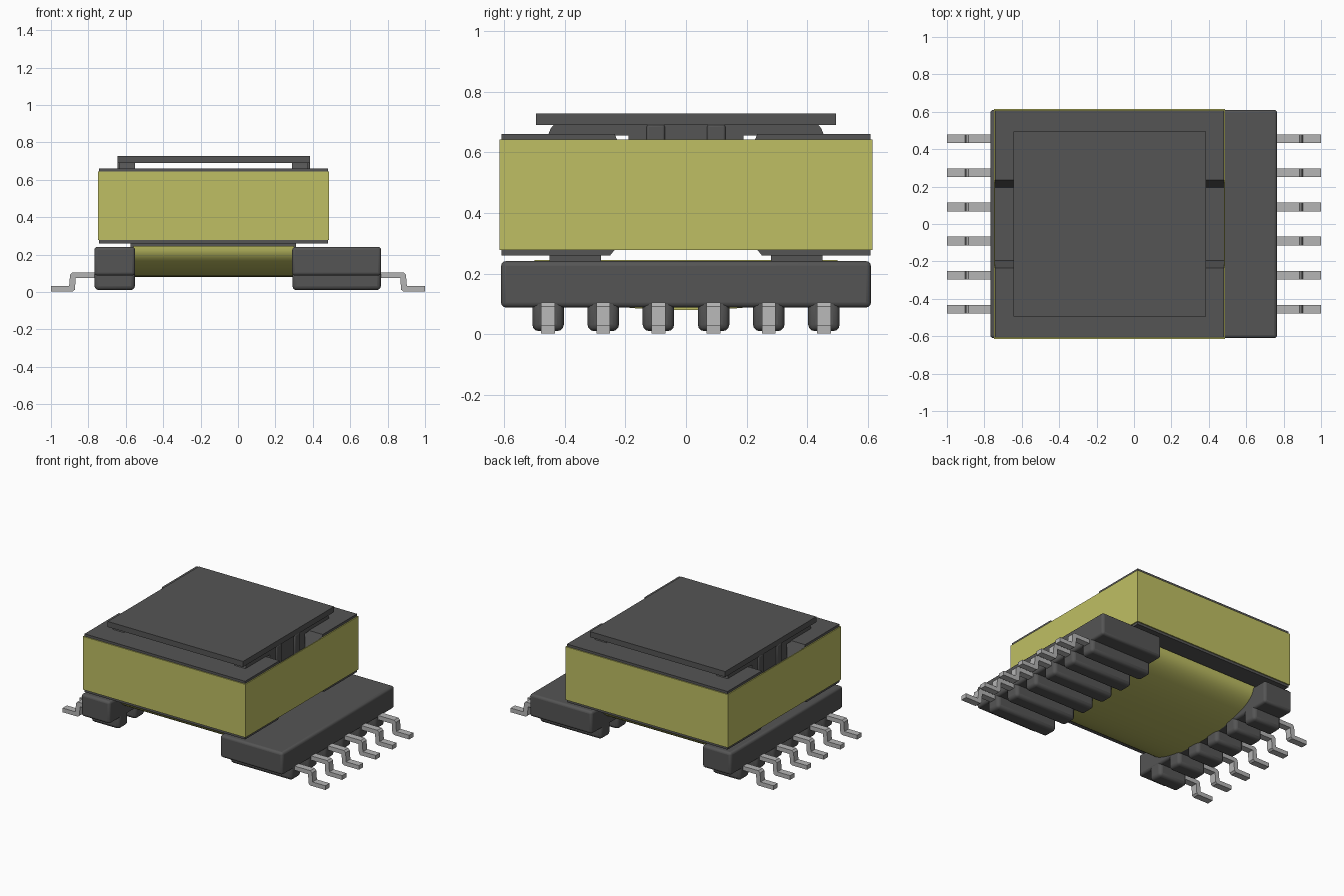
import bpy, bmesh, math

if "Cube" in bpy.data.objects:
    bpy.data.objects.remove(bpy.data.objects["Cube"], do_unlink=True)


def material(name, rgb):
    m = bpy.data.materials.new(name)
    m.use_nodes = True
    m.diffuse_color = (*rgb, 1)
    m.node_tree.nodes["Principled BSDF"].inputs["Base Color"].default_value = (*rgb, 1)
    return m


DARK = material("dark_grey", (0.09, 0.09, 0.09))
YELLOW = material("yellow_tape", (0.52, 0.52, 0.125))
METAL = material("tin_grey", (0.46, 0.46, 0.46))


def finish(name, bm, mat, bevel=0.0, segments=3, smooth=False):
    """Turn a bmesh into an object with optional rounded edges."""
    bmesh.ops.recalc_face_normals(bm, faces=bm.faces)
    me = bpy.data.meshes.new(name)
    bm.to_mesh(me)
    bm.free()
    ob = bpy.data.objects.new(name, me)
    bpy.context.collection.objects.link(ob)
    me.materials.append(mat)
    if bevel:
        mod = ob.modifiers.new("rounding", 'BEVEL')
        mod.width, mod.segments = bevel, segments
        mod.limit_method = 'ANGLE'
    if bevel or smooth:
        bpy.ops.object.select_all(action='DESELECT')
        ob.select_set(True)
        bpy.context.view_layer.objects.active = ob
        bpy.ops.object.shade_smooth_by_angle(angle=math.radians(35))
    return ob


def prism(name, pts, axis, lo, hi, mat, **kw):
    """Extrude a closed profile along x (points are y, z) or y (points are x, z)."""
    bm = bmesh.new()
    place = (lambda p, t: (t, p[0], p[1])) if axis == 'x' else (lambda p, t: (p[0], t, p[1]))
    a = [bm.verts.new(place(p, lo)) for p in pts]
    b = [bm.verts.new(place(p, hi)) for p in pts]
    bm.faces.new(a)
    bm.faces.new(b)
    n = len(pts)
    for i in range(n):
        j = (i + 1) % n
        bm.faces.new((a[i], a[j], b[j], b[i]))
    return finish(name, bm, mat, **kw)


def box(name, x0, x1, y0, y1, z0, z1, mat, **kw):
    return prism(name, [(y0, z0), (y1, z0), (y1, z1), (y0, z1)], 'x', x0, x1, mat, **kw)


# Ferrite core: block with a sloped channel along the top and the bottom
core = [(-0.608, 0.26), (-0.25, 0.26), (-0.21, 0.31), (0.21, 0.31), (0.25, 0.26), (0.608, 0.26),
        (0.608, 0.66), (0.235, 0.66), (0.195, 0.56), (-0.195, 0.56), (-0.235, 0.66), (-0.608, 0.66)]
prism("core", core, 'x', -0.742, 0.480, DARK)

# Tape band wrapped around the core
bm = bmesh.new()
rings = []
for grow in (0.0, 0.007):
    for z in (0.277, 0.643):
        x0, x1, y = -0.742 - grow, 0.480 + grow, 0.608 + grow
        rings.append([bm.verts.new(c) for c in ((x0, -y, z), (x1, -y, z), (x1, y, z), (x0, y, z))])
for r, s in ((0, 1), (1, 3), (3, 2), (2, 0)):
    for i in range(4):
        j = (i + 1) % 4
        bm.faces.new((rings[r][i], rings[r][j], rings[s][j], rings[s][i]))
finish("tape_band", bm, YELLOW)

# Cover plate, and the two collars and ribs carrying it
box("cover_plate", -0.645, 0.385, -0.495, 0.495, 0.690, 0.728, DARK)
collar = [(-0.455, 0.655), (-0.19, 0.655), (-0.19, 0.555), (0.19, 0.555), (0.19, 0.655),
          (0.455, 0.655), (0.447, 0.678), (0.435, 0.692), (-0.435, 0.692), (-0.447, 0.678)]
for side, x0, x1, rib in (("right", -0.635, -0.55, -0.645), ("left", 0.29, 0.375, 0.385)):
    prism(side + "_collar", collar, 'x', x0, x1, DARK)
    for y in (-0.1, 0.1):
        xa, xb = sorted((rib, rib * 0.9))
        box(side + "_collar_rib", xa, xb, y - 0.03, y + 0.03, 0.555, 0.692, DARK, bevel=0.008)

# Spacers between the winding and the core
for y0, y1 in ((-0.45, -0.28), (0.28, 0.45)):
    box("spacer", -0.575, 0.31, y0, y1, 0.235, 0.262, DARK)

# Rounded underside of the winding
winding = []
for i in range(33):
    t = math.pi * i / 32
    c, s = math.cos(t), math.sin(t)
    winding.append((0.5 * math.copysign(abs(c) ** 0.85, c), 0.245 - 0.165 * s ** 0.85))
prism("winding", winding, 'x', -0.56, 0.30, YELLOW, smooth=True)

# Terminal rails with a rounded foot and a bent pin at each position
PINS = [-0.455, -0.273, -0.091, 0.091, 0.273, 0.455]
pin = [(0.72, 0.075), (0.868, 0.075), (0.872, 0.012), (0.885, 0.002), (1.0, 0.002), (1.0, 0.031),
       (0.903, 0.031), (0.898, 0.092), (0.886, 0.104), (0.72, 0.104)]
for side, x0, x1, sign in (("right", -0.768, -0.55, -1), ("left", 0.29, 0.765, 1)):
    box(side + "_rail", x0, x1, -0.61, 0.61, 0.088, 0.241, DARK, bevel=0.016)
    for y in PINS:
        box(side + "_rail_foot", x0 + 0.001, x1 - 0.001, y - 0.052, y + 0.052, 0.01, 0.13,
            DARK, bevel=0.022)
        prism(side + "_pin", [(sign * px, pz) for px, pz in pin], 'y', y - 0.023, y + 0.023, METAL)
